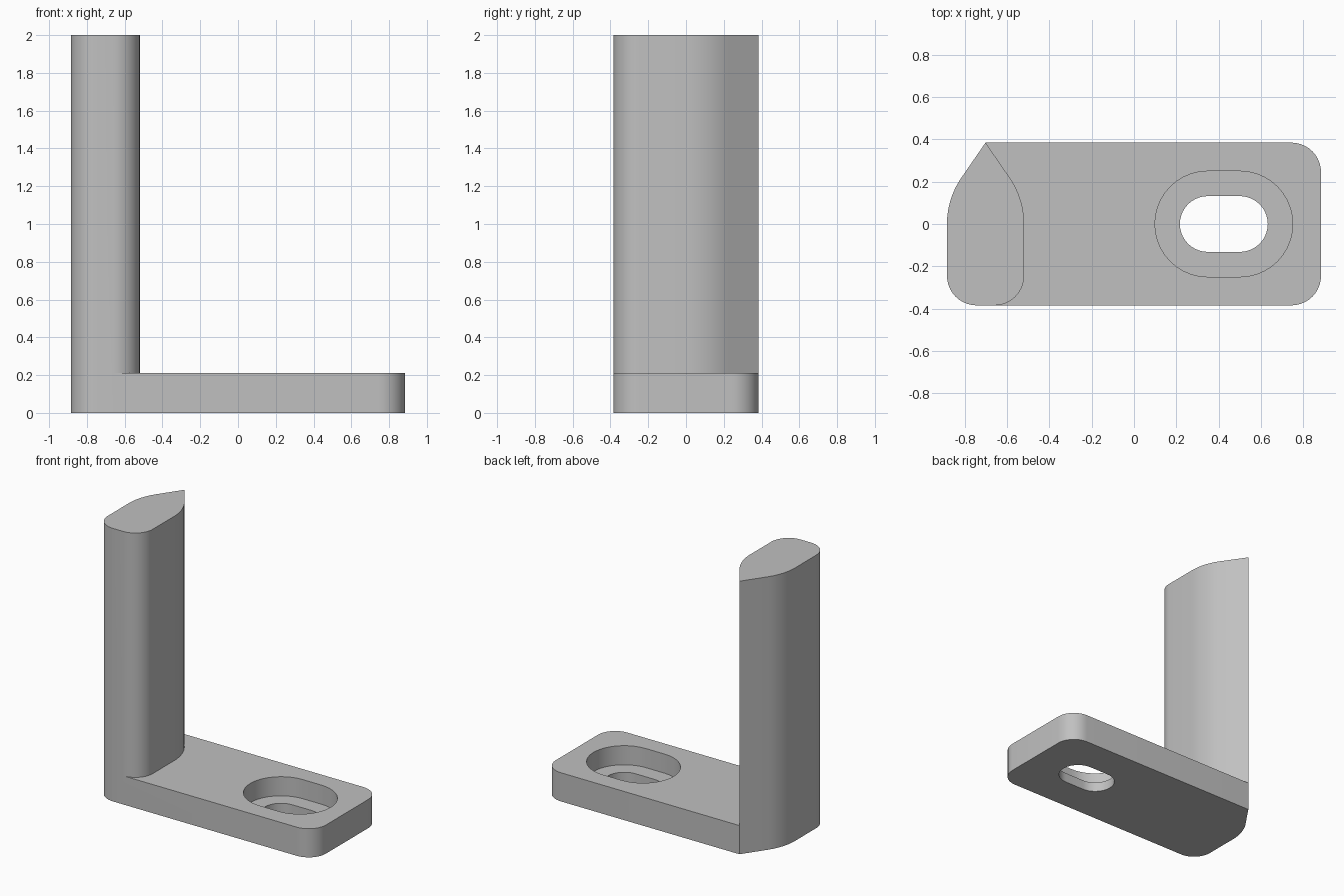
import bpy, bmesh
from math import sin, cos, pi, radians

cube = bpy.data.objects.get("Cube")
if cube:
    bpy.data.objects.remove(cube, do_unlink=True)

HX, HY = 0.885, 0.385            # half length and half width
BASE, TOP, FLOOR = 0.21, 2.0, 0.07   # plate top, post top, recess floor
POST_X, POST_W, R = -0.7025, 0.1825, 0.14

grey = bpy.data.materials.new("mid_grey")
grey.use_nodes = True
colour = (0.53, 0.53, 0.53, 1)
grey.diffuse_color = colour
grey.node_tree.nodes["Principled BSDF"].inputs["Base Color"].default_value = colour


def arc(cx, cy, r, start, end, steps=10):
    """Points along a circular arc, angles in degrees."""
    angles = [radians(start + (end - start) * i / steps) for i in range(steps + 1)]
    return [(cx + r * cos(a), cy + r * sin(a)) for a in angles]


def make_object(name, bm):
    bmesh.ops.recalc_face_normals(bm, faces=bm.faces)
    mesh = bpy.data.meshes.new(name)
    bm.to_mesh(mesh)
    bm.free()
    mesh.materials.append(grey)
    obj = bpy.data.objects.new(name, mesh)
    bpy.context.collection.objects.link(obj)
    return obj


def slot_cutter(name, r, z0, z1):
    """Round-ended slot used to cut the plate."""
    x, half = 0.425, 0.076
    pts = arc(x + half, 0, r, -90, 90, 20) + arc(x - half, 0, r, 90, 270, 20)
    bm = bmesh.new()
    low, high = ([bm.verts.new((px, py, z)) for px, py in pts] for z in (z0, z1))
    bm.faces.new(low)
    bm.faces.new(high)
    for i in range(len(pts)):
        j = (i + 1) % len(pts)
        bm.faces.new((low[i], low[j], high[j], high[i]))
    obj = make_object(name, bm)
    obj.hide_render = True
    return obj


# Post outline: rounded front corner, straight side, bow tapering to a point
bow = 0.386
apex = (POST_X, HY)
edge = POST_X + POST_W
right_side = arc(edge - R, -HY + R, R, -90, 0) + arc(edge - bow, 0, bow, 0, 34.6, 14)
left_side = [(2 * POST_X - x, y) for x, y in right_side]
plate_end = arc(HX - R, -HY + R, R, -90, 0) + arc(HX - R, HY - R, R, 0, 90)
front = right_side[0]

# Bracket: plate and post as one solid
bm = bmesh.new()


def ring(pts, z):
    return [bm.verts.new((x, y, z)) for x, y in pts]


def walls(low, high):
    for a, b, c, d in zip(low, low[1:], high[1:], high):
        bm.faces.new((a, b, c, d))


left_low, left_high = ring(left_side, 0), ring(left_side, TOP)
end_low, end_mid = ring(plate_end, 0), ring(plate_end, BASE)
right_mid, right_high = ring(right_side, BASE), ring(right_side, TOP)
apex_low, apex_mid, apex_high = (ring([apex], z)[0] for z in (0, BASE, TOP))
front_low, front_mid, front_high = ring([front], 0)[0], right_mid[0], right_high[0]

walls(left_low, left_high)
walls([front_low] + end_low + [apex_low], [front_mid] + end_mid + [apex_mid])
walls(right_mid + [apex_mid], right_high + [apex_high])
# flat walls where plate and post run together
bm.faces.new((left_low[0], front_low, front_mid, front_high, left_high[0]))
bm.faces.new((left_low[-1], apex_low, apex_mid, apex_high, left_high[-1]))
# caps
bm.faces.new([front_low] + end_low + [apex_low] + left_low[::-1])
bm.faces.new([front_high] + right_high[1:] + [apex_high] + left_high[::-1])
bm.faces.new(end_mid + [apex_mid] + right_mid[::-1])
bracket = make_object("post_and_base_plate", bm)

# Screw recess and through slot
bpy.context.view_layer.objects.active = bracket
bracket.select_set(True)
for cutter in (slot_cutter("recess_cutter", 0.25, FLOOR, 0.5),
               slot_cutter("slot_cutter", 0.132, -0.2, 0.4)):
    mod = bracket.modifiers.new("cut", "BOOLEAN")
    mod.operation, mod.solver, mod.object = "DIFFERENCE", "EXACT", cutter
    bpy.ops.object.modifier_apply(modifier=mod.name)
    bpy.data.objects.remove(cutter, do_unlink=True)

bpy.ops.object.shade_smooth_by_angle(angle=radians(25))
